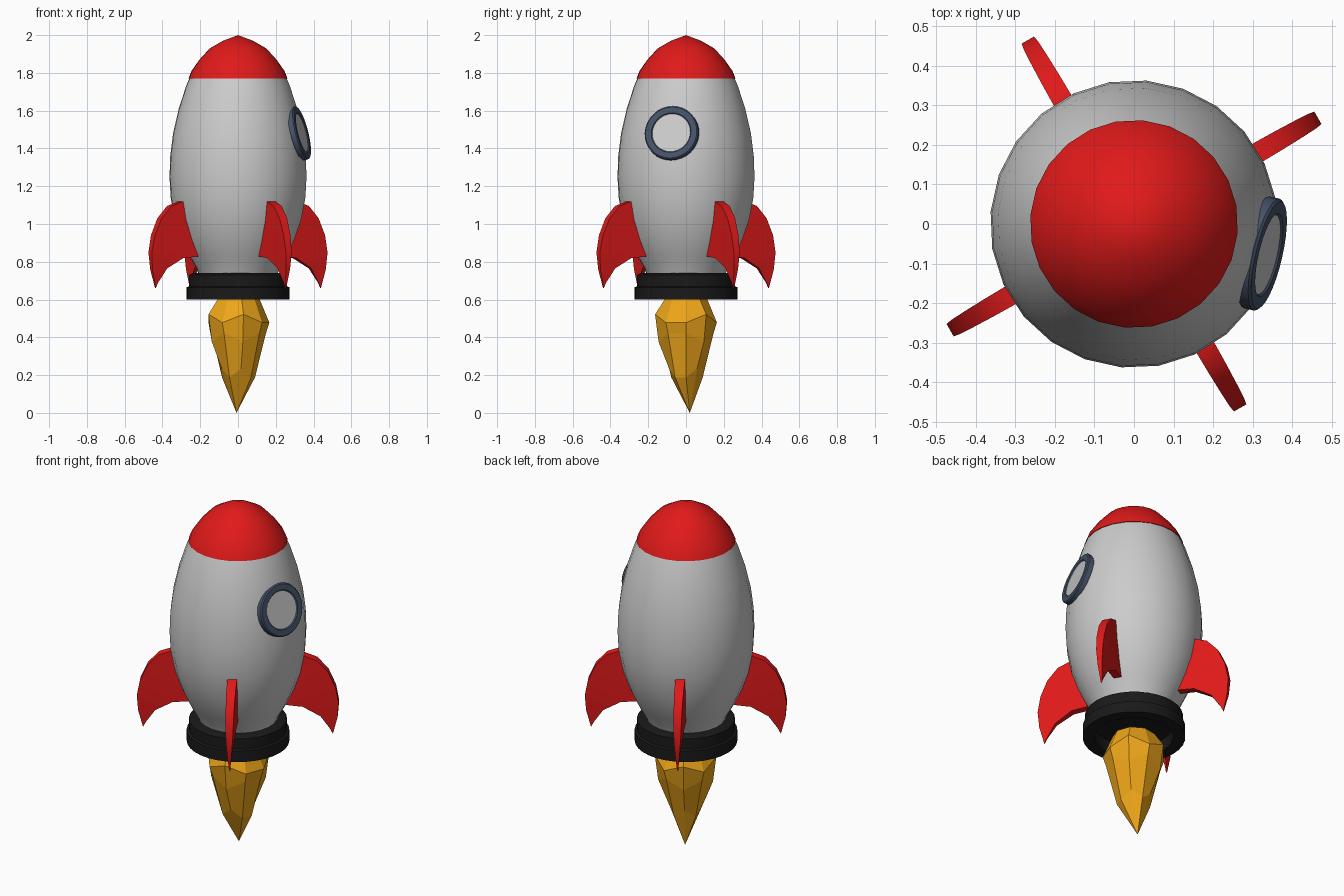
import bpy, bmesh, math
from math import sin, cos, pi, radians
from mathutils import Matrix, Vector

if "Cube" in bpy.data.objects:
    bpy.data.objects.remove(bpy.data.objects["Cube"])


def material(name, rgb):
    m = bpy.data.materials.new(name)
    m.diffuse_color = (*rgb, 1)
    m.use_nodes = True
    m.node_tree.nodes["Principled BSDF"].inputs["Base Color"].default_value = m.diffuse_color
    return m


RED = material("red", (0.75, 0.01, 0.01))
BLACK = material("black", (0.01, 0.01, 0.01))
BLUE = material("slate_blue", (0.06, 0.085, 0.14))
ORANGE = material("orange", (0.85, 0.38, 0.01))


def finish(name, bm, mat=None, smooth=35):
    bmesh.ops.remove_doubles(bm, verts=bm.verts, dist=1e-5)
    bmesh.ops.recalc_face_normals(bm, faces=bm.faces)
    mesh = bpy.data.meshes.new(name)
    bm.to_mesh(mesh)
    bm.free()
    ob = bpy.data.objects.new(name, mesh)
    bpy.context.collection.objects.link(ob)
    if mat:
        mesh.materials.append(mat)
    if smooth:
        bpy.ops.object.select_all(action='DESELECT')
        ob.select_set(True)
        bpy.context.view_layer.objects.active = ob
        bpy.ops.object.shade_smooth_by_angle(angle=radians(smooth))
    return ob


def lathe(name, profile, sides, mat=None, smooth=35, closed=False, turn=0.0):
    """Spin (radius, z) points round the z axis."""
    bm = bmesh.new()
    rings = []
    for r, z in profile:
        if r == 0:
            rings.append([bm.verts.new((0, 0, z))] * sides)
        else:
            rings.append([bm.verts.new((r * cos(turn + 2 * pi * i / sides),
                                        r * sin(turn + 2 * pi * i / sides), z))
                          for i in range(sides)])
    pairs = list(zip(rings, rings[1:] + rings[:1]))
    for a, b in pairs if closed else pairs[:-1]:
        for i in range(sides):
            j = (i + 1) % sides
            vs = list(dict.fromkeys((a[i], a[j], b[j], b[i])))
            if len(vs) > 2:
                bm.faces.new(vs)
    return finish(name, bm, mat, smooth)


# Hull and nose
lathe("hull", [(0, 0.71), (0.2, 0.71), (0.222, 0.77), (0.258, 0.83), (0.3, 0.92),
               (0.335, 1.02), (0.358, 1.14), (0.364, 1.25), (0.36, 1.36),
               (0.345, 1.48), (0.315, 1.61), (0.276, 1.73), (0.25, 1.79), (0, 1.79)],
      24, turn=radians(10))
lathe("nose_cone", [(0, 1.77), (0.263, 1.77), (0.247, 1.81), (0.205, 1.87),
                    (0.15, 1.93), (0.08, 1.97), (0, 2.0)], 24, RED, turn=radians(10))

# Engine nozzle with a recessed mouth
lathe("nozzle", [(0, 0.74), (0.24, 0.74), (0.26, 0.73), (0.26, 0.67), (0.272, 0.665),
                 (0.272, 0.6), (0.208, 0.6), (0.208, 0.67), (0, 0.67)], 32, BLACK)

# Faceted flame, slightly irregular
flame = lathe("flame", [(0, 0.65), (0.115, 0.6), (0.166, 0.5), (0.148, 0.4),
                        (0.09, 0.21), (0, 0)], 9, ORANGE, smooth=0)
for k, v in enumerate(flame.data.vertices):
    if 0.05 < v.co.z < 0.55:
        v.co.z += 0.022 * (1 if k % 2 else -1)
    if v.co.z == 0:
        v.co.x, v.co.y = -0.008, 0.02

# Four swept fins: (radius, z, half thickness) along outer and inner edges
OUTER = [(0.35, 1.12, 0.026), (0.42, 1.095, 0.025), (0.48, 1.03, 0.023),
         (0.52, 0.94, 0.021), (0.537, 0.85, 0.018), (0.53, 0.76, 0.012), (0.505, 0.66, 0.003)]
INNER = [(0.29, 1.12, 0.026), (0.28, 1.04, 0.026), (0.255, 0.94, 0.026),
         (0.23, 0.83, 0.022), (0.345, 0.82, 0.02), (0.44, 0.765, 0.013), (0.49, 0.69, 0.004)]
for n in range(4):
    rot = Matrix.Rotation(radians(30 + 90 * n), 3, 'Z')
    bm = bmesh.new()
    rows = []
    for (ro, zo, to), (ri, zi, ti) in zip(OUTER, INNER):
        rows.append([bm.verts.new(rot @ Vector(p)) for p in
                     ((ro, to, zo), (ri, ti, zi), (ri, -ti, zi), (ro, -to, zo))])
    for a, b in zip(rows, rows[1:]):
        for i in range(4):
            j = (i + 1) % 4
            bm.faces.new((a[i], a[j], b[j], b[i]))
    bm.faces.new(rows[0])
    bm.faces.new(rows[-1])
    finish(f"fin_{n + 1}", bm, RED)

# Porthole: flat ring and glass, tipped to follow the hull
place = (Matrix.Rotation(radians(-13), 4, 'Z') @ Matrix.Translation((0.333, 0, 1.48))
         @ Matrix.Rotation(radians(90 - 14), 4, 'Y'))
ring = lathe("window_frame", [(0.145, -0.015), (0.145, 0.012), (0.139, 0.018),
                              (0.108, 0.018), (0.102, 0.012), (0.102, -0.015)],
             32, BLUE, closed=True)
glass = lathe("window_glass", [(0, 0.013), (0.104, 0.013), (0.104, -0.012), (0, -0.012)], 32)
for ob in (ring, glass):
    ob.matrix_world = place
